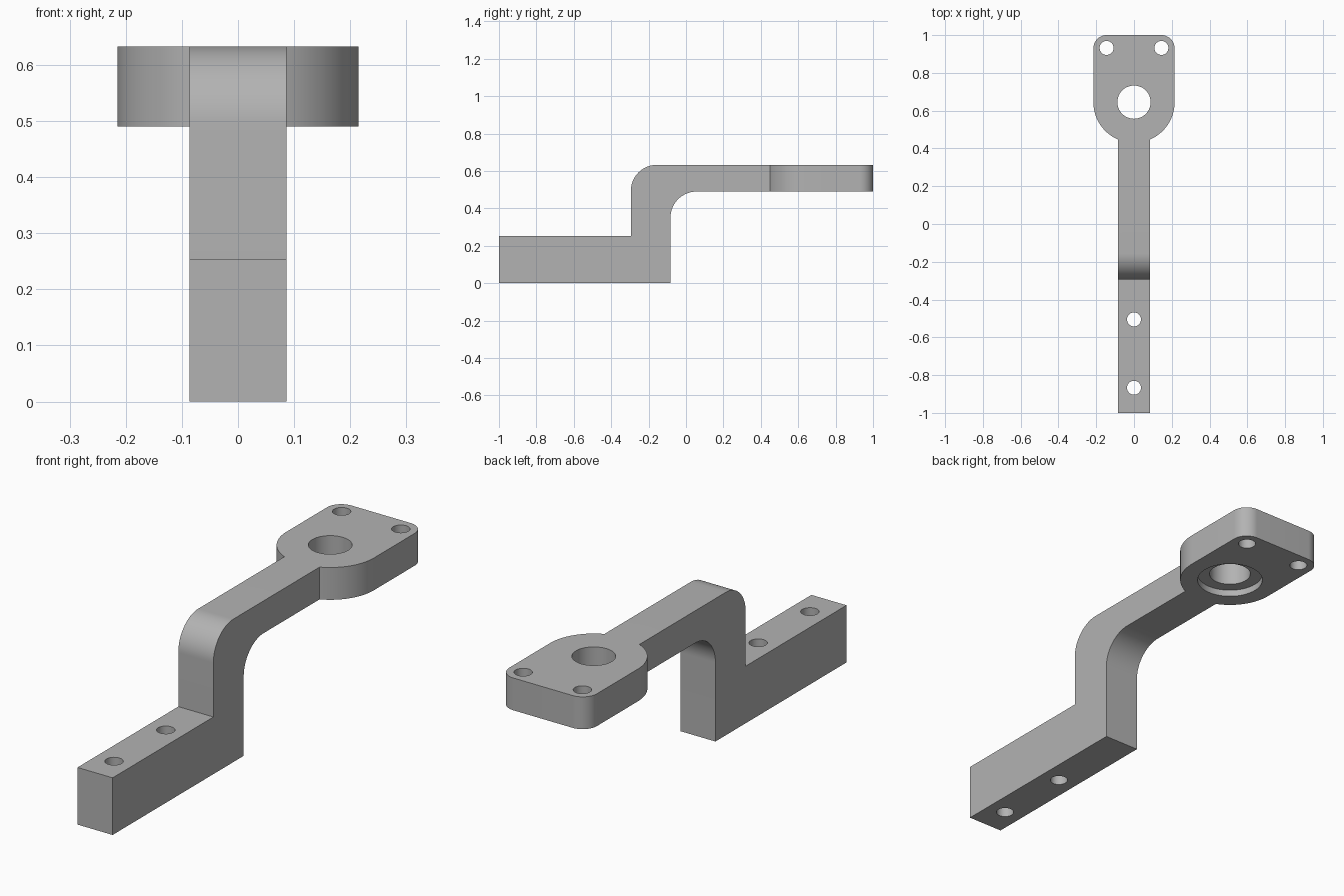
import bpy
import bmesh
from math import sin, cos, pi, radians, asin
from mathutils import Vector

cube = bpy.data.objects.get("Cube")
if cube:
    bpy.data.objects.remove(cube, do_unlink=True)

# Main dimensions
ARM_W = 0.086                       # half width of the arm
HEAD_W = 0.215                      # half width of the head plate
HEAD_Y = 0.645                      # centre of the bearing bore
TOP, UNDER, STEP = 0.633, 0.49, 0.253
FRONT, BACK = -1.0, 1.0
RISER_FRONT, RISER_BACK = -0.295, -0.083
BEND, CORNER = 0.14, 0.07

metal = bpy.data.materials.new("plain grey")
metal.use_nodes = True
grey = (0.45, 0.45, 0.45, 1)
metal.diffuse_color = grey
metal.node_tree.nodes["Principled BSDF"].inputs["Base Color"].default_value = grey


def arc(cx, cy, r, start, end, steps=20):
    """Points along an arc, angles in degrees."""
    return [(cx + r * cos(radians(start + (end - start) * i / steps)),
             cy + r * sin(radians(start + (end - start) * i / steps)))
            for i in range(steps + 1)]


def prism(name, points, offset):
    """Closed solid made by extruding a polygon of 3D points."""
    bm = bmesh.new()
    face = bm.faces.new([bm.verts.new(p) for p in points])
    ext = bmesh.ops.extrude_face_region(bm, geom=[face], use_keep_orig=True)
    verts = [g for g in ext["geom"] if isinstance(g, bmesh.types.BMVert)]
    bmesh.ops.translate(bm, verts=verts, vec=Vector(offset))
    bmesh.ops.recalc_face_normals(bm, faces=bm.faces)
    mesh = bpy.data.meshes.new(name)
    bm.to_mesh(mesh)
    bm.free()
    mesh.materials.append(metal)
    ob = bpy.data.objects.new(name, mesh)
    bpy.context.collection.objects.link(ob)
    return ob


def combine(target, other, operation):
    """Apply a boolean and remove the second solid."""
    bpy.context.view_layer.objects.active = target
    mod = target.modifiers.new("combine", "BOOLEAN")
    mod.operation = operation
    mod.solver = "EXACT"
    mod.object = other
    bpy.ops.object.modifier_apply(modifier=mod.name)
    bpy.data.objects.remove(other, do_unlink=True)


def bore(target, x, y, r, z0=-0.1, z1=0.8):
    """Cut a vertical round hole."""
    ring = arc(x, y, r, 0, 360, 48)[:-1]
    cutter = prism("bore_cutter", [(px, py, z0) for px, py in ring], (0, 0, z1 - z0))
    combine(target, cutter, "DIFFERENCE")


# Cranked arm: side profile swept across its width
profile = [(FRONT, 0), (RISER_BACK, 0)]
profile += arc(RISER_BACK + BEND, UNDER - BEND, BEND, 180, 90)
profile += [(0.48, UNDER), (0.48, TOP)]
profile += arc(RISER_FRONT + BEND, TOP - BEND, BEND, 90, 180)
profile += [(RISER_FRONT, STEP), (FRONT, STEP)]
bracket = prism("bracket", [(-ARM_W, y, z) for y, z in profile], (2 * ARM_W, 0, 0))

# Head plate: round front, rounded rear corners
outline = arc(0, HEAD_Y, HEAD_W, 180, 360, 64)
outline += arc(HEAD_W - CORNER, BACK - CORNER, CORNER, 0, 90)
outline += arc(CORNER - HEAD_W, BACK - CORNER, CORNER, 90, 180)
head = prism("head_plate", [(x, y, UNDER) for x, y in outline], (0, 0, TOP - UNDER))
combine(bracket, head, "UNION")

# Bearing bore with a shallow recess underneath
bore(bracket, 0, HEAD_Y, 0.088)
bore(bracket, 0, HEAD_Y, 0.14, UNDER - 0.1, UNDER + 0.03)

# Small mounting holes in the head corners and the foot
for x, y in ((-0.145, 0.932), (0.145, 0.932), (0, -0.505), (0, -0.867)):
    bore(bracket, x, y, 0.037)

# Smooth curved walls, crisp edges
bpy.ops.object.select_all(action="DESELECT")
bracket.select_set(True)
bpy.context.view_layer.objects.active = bracket
bpy.ops.object.shade_smooth_by_angle(angle=radians(30))
